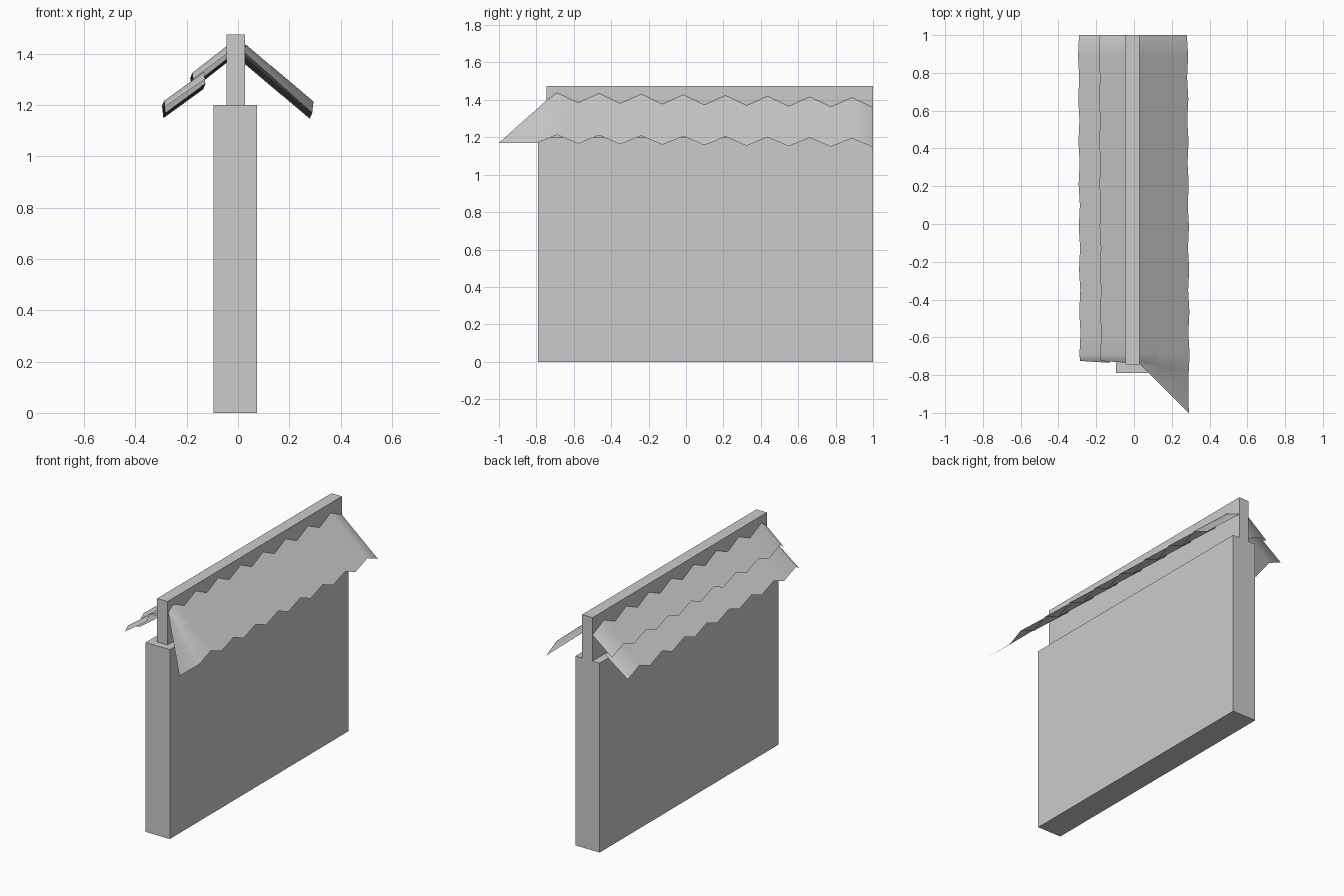
import bpy, bmesh

if "Cube" in bpy.data.objects:
    bpy.data.objects.remove(bpy.data.objects["Cube"])


def block(name, lo, hi):
    """Box given by two opposite corners."""
    bm = bmesh.new()
    bmesh.ops.create_cube(bm, size=1)
    for v in bm.verts:
        v.co = [lo[i] + (v.co[i] + 0.5) * (hi[i] - lo[i]) for i in range(3)]
    me = bpy.data.meshes.new(name)
    bm.to_mesh(me)
    bm.free()
    ob = bpy.data.objects.new(name, me)
    bpy.context.collection.objects.link(ob)
    return ob


def sheet(name, side, top, bottom, end_rows):
    """Corrugated sheet; top/bottom are (distance from x=0, valley height)."""
    # each row: (y at top, y at bottom, ripple at top, ripple at bottom)
    rows = list(end_rows)
    for i in range(16):
        y = -0.69 + i * 1.69 / 15
        r = 1 - i % 2
        rows.append((y, y, r, r))
    bm = bmesh.new()
    grid = []
    for ya, yb, ra, rb in rows:
        pair = []
        for (x, z), y, r in ((top, ya, ra), (bottom, yb, rb)):
            px = side * (x + 0.006 * r) - 0.005 * y
            pz = z + 0.047 * r - 0.012 * (y - 0.1)
            pair.append(bm.verts.new((px, y, pz)))
        grid.append(pair)
    for a, b in zip(grid, grid[1:]):
        q = (a[0], a[1], b[1], b[0])
        f = bm.faces.new(q if side > 0 else q[::-1])
        f.smooth = True
    bm.normal_update()
    me = bpy.data.meshes.new(name)
    bm.to_mesh(me)
    bm.free()
    ob = bpy.data.objects.new(name, me)
    bpy.context.collection.objects.link(ob)
    return ob


# Wall and the narrow ridge standing on it
block("wall", (-0.095, -0.79, 0), (0.075, 1, 1.2))
block("ridge_board", (-0.045, -0.745, 1.2), (0.028, 1, 1.475))

# Right roof: two sheets in one plane, front end pulled out into a point
def right_height(x):
    return 1.375 - 0.846 * (x - 0.028)


def flare(x0, x1):
    t0, t1 = (x0 - 0.028) / 0.257, (x1 - 0.028) / 0.257
    return [
        (-0.745 - 0.255 * t0, -0.745 - 0.255 * t1, 0.3 * (1 - t0), 0.3 * (1 - t1)),
        (-0.73 - 0.07 * t0, -0.73 - 0.07 * t1, 0.4 * (1 - t0), 0.4 * (1 - t1)),
    ]


for name, x0, x1, drop in (("right_upper_sheet", 0.02, 0.175, 0.001),
                           ("right_lower_sheet", 0.12, 0.285, 0)):
    sheet(name, 1, (x0, right_height(x0) - drop), (x1, right_height(x1) - drop),
          flare(x0, x1))

# Left roof: short upper sheet overlapping the lower one
cut_end = [(-0.735, -0.725, 0.4, 0.5)]
sheet("left_upper_sheet", -1, (0.035, 1.379), (0.176, 1.269), cut_end)
sheet("left_lower_sheet", -1, (0.13, 1.273), (0.286, 1.16), cut_end)
